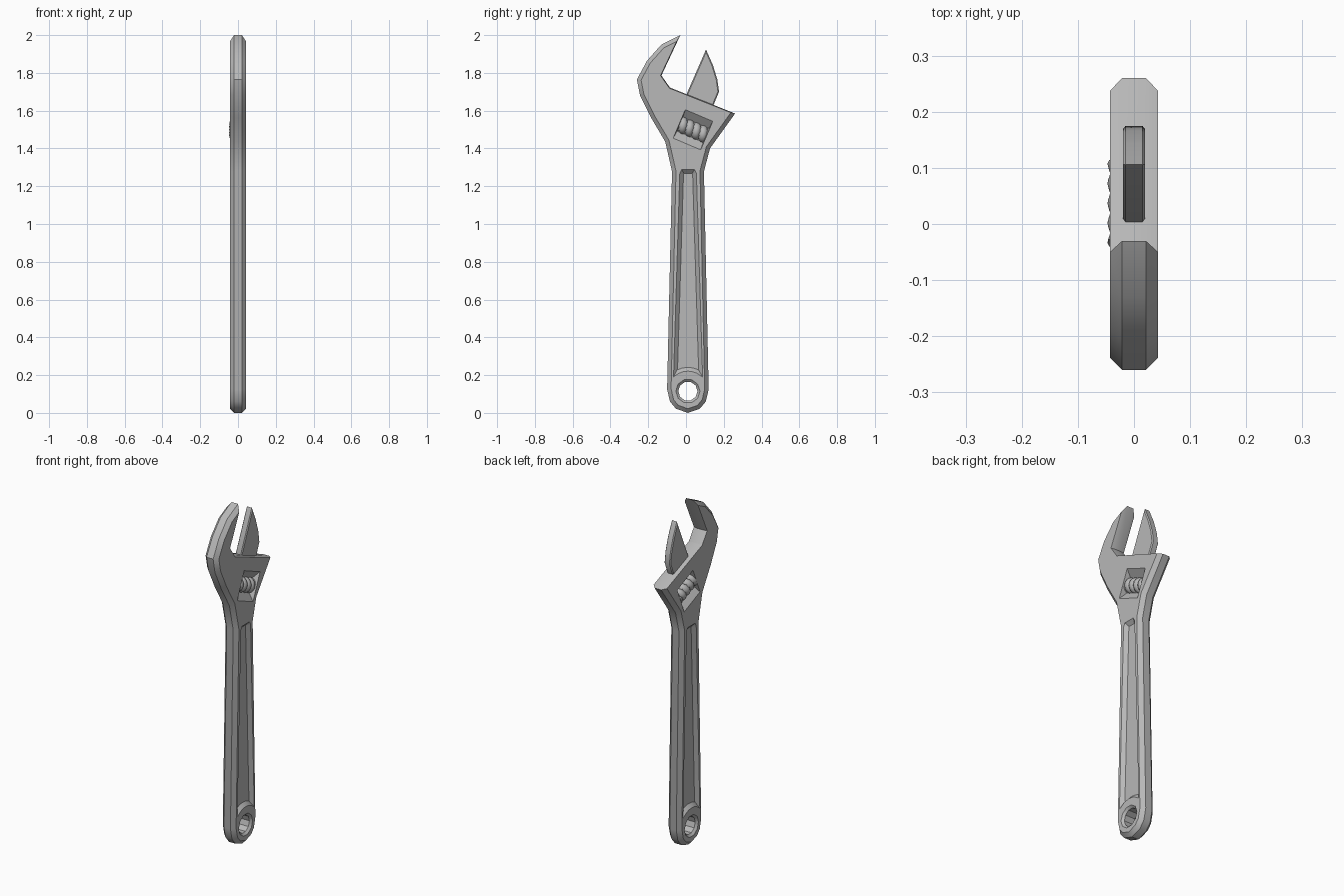
import bpy, bmesh, math
from mathutils import Vector, geometry

cube = bpy.data.objects.get("Cube")
if cube:
    bpy.data.objects.remove(cube)

steel = bpy.data.materials.new("steel_grey")
steel.use_nodes = True
STEEL = (0.48, 0.48, 0.48, 1)
steel.diffuse_color = STEEL
steel.node_tree.nodes["Principled BSDF"].inputs["Base Color"].default_value = STEEL


def make_object(name, bm):
    bmesh.ops.recalc_face_normals(bm, faces=bm.faces)
    mesh = bpy.data.meshes.new(name)
    bm.to_mesh(mesh)
    bm.free()
    mesh.materials.append(steel)
    obj = bpy.data.objects.new(name, mesh)
    bpy.context.collection.objects.link(obj)
    return obj


def inset(points, amounts):
    """Move each edge of a counterclockwise (y, z) outline inward."""
    n = len(points)
    if not isinstance(amounts, list):
        amounts = [amounts] * n
    lines = []
    for i in range(n):
        a, b = Vector(points[i]), Vector(points[(i + 1) % n])
        d = (b - a).normalized()
        shift = Vector((-d.y, d.x)) * amounts[i]
        lines.append((a + shift, b + shift))
    result = []
    for i in range(n):
        hit = geometry.intersect_line_line(
            *[p.to_3d() for p in lines[i - 1] + lines[i]])
        result.append(hit[0].to_2d() if hit else lines[i][0])
    return result


def loft(name, layers):
    """Join matching outlines placed at several x positions into a solid."""
    bm = bmesh.new()
    rings = [[bm.verts.new((x, p[0], p[1])) for p in pts] for x, pts in layers]
    n = len(rings[0])
    for lower, upper in zip(rings, rings[1:]):
        for i in range(n):
            j = (i + 1) % n
            bm.faces.new((lower[i], lower[j], upper[j], upper[i]))
    bm.faces.new(rings[0])
    bm.faces.new(rings[-1])
    return make_object(name, bm)


def chamfered_plate(name, points, half, flat, amounts):
    face = inset(points, amounts)
    return loft(name, [(-half, face), (-flat, points), (flat, points), (half, face)])


def arc(cy, cz, r, start, end, steps):
    angles = [math.radians(start + (end - start) * i / steps) for i in range(steps + 1)]
    return [(cy + r * math.cos(a), cz + r * math.sin(a)) for a in angles]


def activate(obj):
    bpy.ops.object.select_all(action='DESELECT')
    obj.select_set(True)
    bpy.context.view_layer.objects.active = obj


def cut(target, cutter):
    mod = target.modifiers.new("cut", 'BOOLEAN')
    mod.operation = 'DIFFERENCE'
    mod.solver = 'EXACT'
    mod.object = cutter
    activate(target)
    bpy.ops.object.modifier_apply(modifier=mod.name)
    bpy.data.objects.remove(cutter)


HALF = 0.043
HOLE = (0.01, 0.115)

# Handle, head and fixed jaw in one chamfered plate
outline = [
    (-0.03, 2.0), (-0.13, 1.95), (-0.206, 1.865), (-0.26, 1.765), (-0.243, 1.68),
    (-0.185, 1.563), (-0.11, 1.436), (-0.074, 1.278),
    (-0.1, 0.125), (-0.085, 0.06), (-0.053, 0.022), (0.01, 0.0),
    (0.073, 0.022), (0.105, 0.06), (0.12, 0.125),
    (0.095, 1.278), (0.127, 1.4), (0.26, 1.585),
    (-0.085, 1.722), (-0.13, 1.786)]
edge_insets = [0.021] * 17 + [0.004] * 3
body = chamfered_plate("handle_and_fixed_jaw", outline, HALF, 0.021, edge_insets)

# Long sunken panels in both faces of the handle
panel = [(-0.033, 1.268), (-0.066, 0.19)] + arc(*HOLE, 0.106, 130, 50, 6) + [
    (0.088, 0.19), (0.055, 1.268), (0.045, 1.288), (-0.023, 1.288)]
for s in (-1, 1):
    cut(body, loft("panel_cutter", [(s * 0.024, inset(panel, 0.02)),
                                    (s * HALF, panel), (s * 0.06, panel)]))

# Hanging hole with countersunk rims
small = arc(*HOLE, 0.051, 0, 324, 9)
large = arc(*HOLE, 0.064, 0, 324, 9)
cut(body, loft("hole_cutter", [(-0.06, large), (-HALF, large), (-0.031, small),
                               (0.031, small), (HALF, large), (0.06, large)]))

# Tilted pockets for the adjusting screw
tilt = math.radians(-23)
along = Vector((math.cos(tilt), math.sin(tilt)))
across = Vector((-along.y, along.x))
centre = Vector((0.037, 1.499))
window = [centre + along * a * 0.079 + across * b * 0.082
          for a, b in ((-1, -1), (1, -1), (1, 1), (-1, 1))]
floor = inset(window, [0.042, 0.004, 0.042, 0.004])
for s in (-1, 1):
    cut(body, loft("pocket_cutter", [(s * 0.008, floor),
                                     (s * HALF, window), (s * 0.06, window)]))

# Sliding jaw rising out of the head
jaw_outline = [(0.106, 1.924), (0.004, 1.69), (0.004, 1.65), (0.13, 1.6),
               (0.148, 1.635), (0.175, 1.7), (0.166, 1.765), (0.143, 1.84)]
jaw = chamfered_plate("sliding_jaw", jaw_outline, 0.02, 0.015, 0.006)

# Adjusting screw with a helical thread
AROUND, STEPS, TURNS, LENGTH = 20, 40, 4, 0.154
bm = bmesh.new()
rings = []
for i in range(STEPS + 1):
    t = i / STEPS
    mid = centre + along * (t - 0.5) * LENGTH
    ring = []
    for k in range(AROUND):
        a = 2 * math.pi * k / AROUND
        phase = (t * TURNS + k / AROUND) % 1
        r = 0.033 + 0.012 * math.sqrt(math.sin(math.pi * phase))
        p = mid + across * r * math.sin(a)
        ring.append(bm.verts.new((-0.002 + r * math.cos(a), p.x, p.y)))
    rings.append(ring)
for lower, upper in zip(rings, rings[1:]):
    for k in range(AROUND):
        j = (k + 1) % AROUND
        bm.faces.new((lower[k], lower[j], upper[j], upper[k]))
bm.faces.new(rings[0])
bm.faces.new(rings[-1])
screw = make_object("adjusting_screw", bm)

# Soft shading with crisp edges
for obj in (body, jaw, screw):
    activate(obj)
    bpy.ops.object.shade_smooth_by_angle(angle=math.radians(32))
